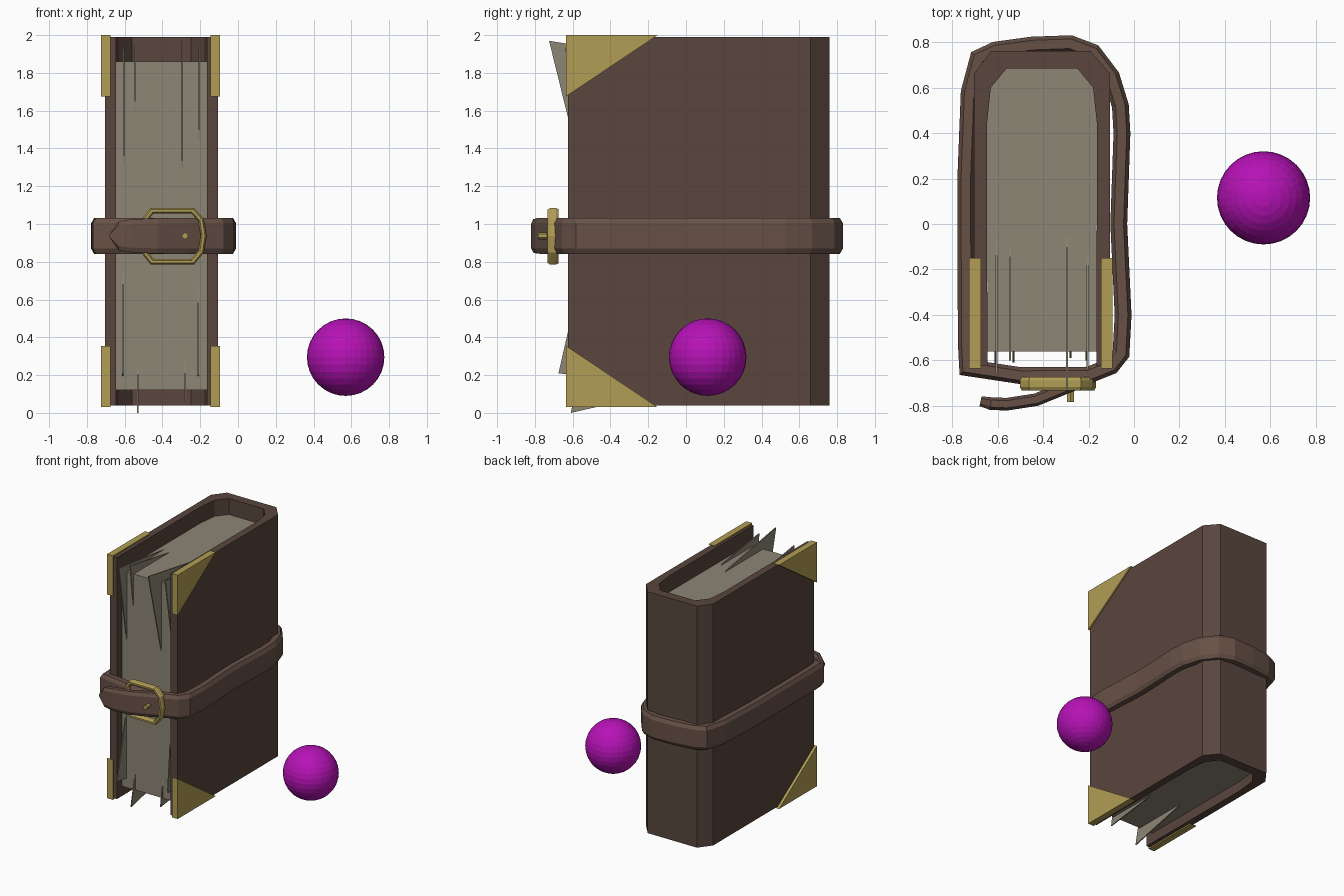
import bpy, bmesh, math
from mathutils import Vector

if "Cube" in bpy.data.objects:
    bpy.data.objects.remove(bpy.data.objects["Cube"])


def material(name, rgb):
    m = bpy.data.materials.new(name)
    m.diffuse_color = (*rgb, 1)
    m.use_nodes = True
    m.node_tree.nodes["Principled BSDF"].inputs["Base Color"].default_value = m.diffuse_color
    return m


LEATHER = material("leather", (0.10, 0.061, 0.047))
STRAP = material("strap_leather", (0.135, 0.082, 0.062))
PAPER = material("paper", (0.27, 0.24, 0.18))
BRASS = material("brass", (0.44, 0.34, 0.09))
PURPLE = material("purple", (0.47, 0.006, 0.47))


def finish(name, bm, mat):
    bmesh.ops.recalc_face_normals(bm, faces=bm.faces)
    me = bpy.data.meshes.new(name)
    bm.to_mesh(me)
    bm.free()
    ob = bpy.data.objects.new(name, me)
    me.materials.append(mat)
    bpy.context.collection.objects.link(ob)
    return ob


def prism(name, pts, lo, hi, axis, mat):
    """Extrude a 2D outline along x (outline in yz) or z (outline in xy)."""
    bm = bmesh.new()
    place = (lambda a, b, c: (c, a, b)) if axis == 'x' else (lambda a, b, c: (a, b, c))
    face = bm.faces.new([bm.verts.new(place(a, b, lo)) for a, b in pts])
    ext = bmesh.ops.extrude_face_region(bm, geom=[face])
    verts = [v for v in ext['geom'] if isinstance(v, bmesh.types.BMVert)]
    bmesh.ops.translate(bm, verts=verts, vec=place(0, 0, hi - lo))
    return finish(name, bm, mat)


def sweep(name, path, section, place, mat, closed=False):
    """Sweep a section along a planar path of (u, v, thickness scale, width scale)."""
    bm = bmesh.new()
    n, rings = len(path), []
    for i, (u, v, st, sw) in enumerate(path):
        p = Vector((u, v))
        a = Vector(path[i - 1][:2]) if i or closed else None
        b = Vector(path[(i + 1) % n][:2]) if i < n - 1 or closed else None
        d1 = (p - a).normalized() if a else (b - p).normalized()
        d2 = (b - p).normalized() if b else d1
        t = (d1 + d2).normalized()
        nrm = Vector((-t.y, t.x)) / max(t.dot(d1), 0.6)
        rings.append([bm.verts.new(place(*(p + nrm * o * st), w * sw)) for o, w in section])
    k = len(section)
    for i in range(n if closed else n - 1):
        r, s = rings[i], rings[(i + 1) % n]
        for j in range(k):
            bm.faces.new((r[j], r[(j + 1) % k], s[(j + 1) % k], s[j]))
    if not closed:
        bm.faces.new(rings[0])
        bm.faces.new(rings[-1])
    return finish(name, bm, mat)


def octagon(a, b, ca, cb):
    return [(a, b - cb), (a - ca, b), (ca - a, b), (-a, b - cb),
            (-a, cb - b), (ca - a, -b), (a - ca, -b), (a, cb - b)]


# Cover: boards and spine as one U-shaped outline
outer = [(-0.705, -0.625), (-0.705, 0.66), (-0.63, 0.76), (-0.19, 0.76), (-0.105, 0.66), (-0.105, -0.625)]
inner = [(-0.165, -0.625), (-0.163, 0.44), (-0.18, 0.60), (-0.25, 0.685),
         (-0.56, 0.685), (-0.63, 0.60), (-0.647, 0.44), (-0.645, -0.625)]
prism("cover", outer + inner, 0.04, 1.99, 'z', LEATHER)

# Page block
block = [(-0.165, -0.56)] + inner[1:-1] + [(-0.645, -0.56)]
prism("page_block", block, 0.12, 1.86, 'z', PAPER)

# Loose page corners: x, sticking-out corner (y, z), point on top/bottom edge, point on front edge
loose = [(-0.605, -0.66, 1.93, 0.0, 1.28), (-0.545, -0.60, 1.94, -0.04, 1.53),
         (-0.295, -0.725, 1.97, 0.0, 1.28), (-0.205, -0.64, 1.93, -0.06, 1.42),
         (-0.610, -0.675, 0.21, -0.10, 0.74), (-0.530, -0.61, 0.0, -0.04, 0.27),
         (-0.280, -0.59, 0.06, -0.05, 0.30), (-0.210, -0.60, 0.20, -0.10, 0.74)]
for i, (x, y, z, ye, ze) in enumerate(loose):
    edge = 1.85 if z > 1 else 0.13
    prism(f"loose_page_{i}", [(y, z), (ye, edge), (-0.555, ze)], x - 0.004, x + 0.004, 'x', PAPER)

# Brass corner guards on both boards
for side, x in (("left", -0.70), ("right", -0.12)):
    for end, z, s in (("top", 2.0, -1), ("bottom", 0.03, 1)):
        tri = [(-0.635, z), (-0.15, z), (-0.635, z + s * 0.325)]
        prism(f"corner_guard_{side}_{end}", tri, x - 0.026, x + 0.026, 'x', BRASS)

# Strap around the book, ending in a pointed tail over the buckle
loop = [(-0.21, -0.665), (-0.50, -0.667), (-0.732, -0.632), (-0.738, -0.52), (-0.74, 0.20),
        (-0.725, 0.58), (-0.685, 0.73), (-0.61, 0.765), (-0.45, 0.787), (-0.28, 0.793),
        (-0.18, 0.755), (-0.10, 0.65), (-0.06, 0.52), (-0.053, 0.40), (-0.067, 0.0),
        (-0.048, -0.40), (-0.057, -0.57), (-0.10, -0.625), (-0.20, -0.665)]
tail = [(-0.28, -0.71, 0.8, 1), (-0.43, -0.773, 0.75, 0.98), (-0.56, -0.793, 0.75, 0.92),
        (-0.63, -0.79, 0.75, 0.80), (-0.675, -0.78, 0.6, 0.12)]
sweep("strap", [(u, v, 1, 1) for u, v in loop] + tail, octagon(0.037, 0.096, 0.016, 0.028),
      lambda u, v, w: (u, v, 0.937 + w), STRAP)

# Buckle frame and prong
frame = [(-0.455, 1.07), (-0.24, 1.07), (-0.195, 1.02), (-0.182, 0.937), (-0.195, 0.855),
         (-0.24, 0.80), (-0.455, 0.80), (-0.487, 0.84), (-0.487, 1.03)]
sweep("buckle_frame", [(u, v, 1, 1) for u, v in frame], octagon(0.015, 0.029, 0.008, 0.014),
      lambda u, v, w: (u, -0.703 + w, v), BRASS, closed=True)
bpy.ops.mesh.primitive_cylinder_add(vertices=6, radius=0.018, depth=0.10,
                                    location=(-0.28, -0.733, 0.937), rotation=(math.pi / 2, 0, 0))
bpy.context.object.name = "buckle_prong"
bpy.context.object.data.materials.append(BRASS)

# Ball beside the book
bpy.ops.mesh.primitive_uv_sphere_add(segments=32, ring_count=16, radius=0.205, location=(0.57, 0.115, 0.295))
bpy.context.object.name = "ball"
bpy.context.object.data.materials.append(PURPLE)
